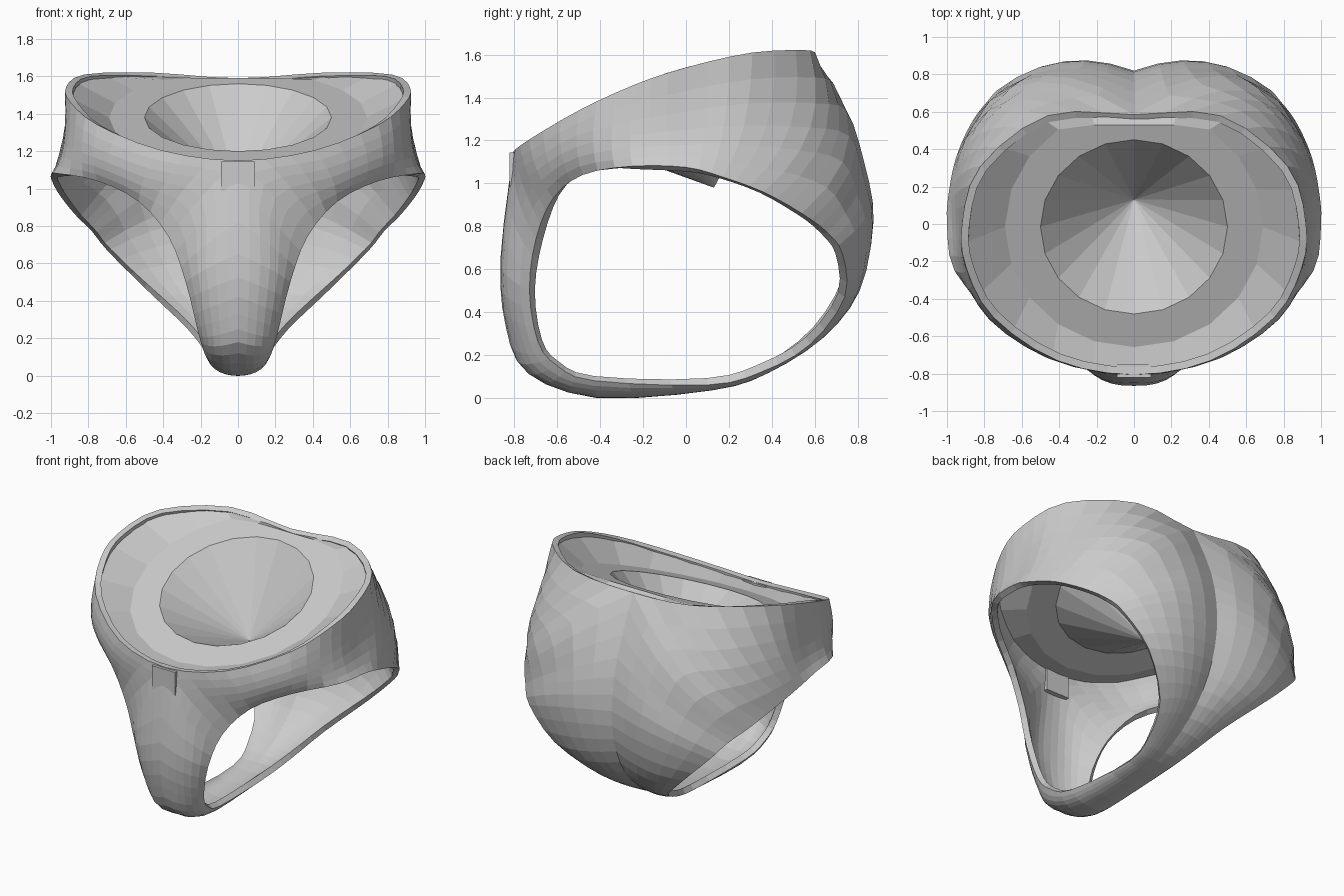
import bpy, bmesh, math
from mathutils import Vector

if "Cube" in bpy.data.objects:
    bpy.data.objects.remove(bpy.data.objects["Cube"])

# Right half of the shell: three matching loops around the leg opening.
# Each starts at the hip and runs to the front, under, and up the back.
RIM = [(.92, 0, 1.54), (.895, -.24, 1.46), (.75, -.5, 1.34), (.41, -.73, 1.205),
       (0, -.805, 1.15), (0, -.865, .65), (0, -.84, .33), (0, -.74, .12),
       (0, -.42, 0), (0, .12, .035), (0, .38, .12), (0, .62, .3),
       (0, .77, .55), (0, .82, .85), (0, .76, 1.2), (0, .585, 1.59),
       (.46, .58, 1.62), (.82, .31, 1.61)]
MID = [(.935, 0, 1.25), (.915, -.26, 1.22), (.775, -.51, 1.17), (.5, -.695, 1.06),
       (.2, -.79, .95), (.17, -.835, .57), (.14, -.79, .28), (.12, -.7, .11),
       (.1, -.42, .02), (.08, .12, .04), (.1, .38, .115), (.15, .64, .28),
       (.27, .81, .5), (.37, .87, .8), (.42, .83, 1.02), (.52, .76, 1.22),
       (.76, .58, 1.26), (.92, .27, 1.27)]
LEG = [(1, 0, 1.075), (.96, -.25, 1.08), (.75, -.48, 1.04), (.53, -.62, .93),
       (.37, -.7, .74), (.28, -.73, .5), (.22, -.69, .26), (.19, -.6, .15),
       (.16, -.43, .08), (.13, .1, .06), (.17, .35, .12), (.27, .58, .25),
       (.5, .74, .47), (.7, .73, .67), (.78, .66, .77), (.87, .54, .86),
       (.95, .36, .96), (.99, .17, 1.03)]
FLIP = Vector((-1, 1, 1))
STEPS = 3


def smooth_loop(pts, steps):
    """Closed Catmull-Rom loop with corners where it meets the mirror plane."""
    p = [Vector(q) for q in pts]
    n, out = len(p), []
    for i in range(n):
        a, b, c, d = (p[(i + k) % n] for k in (-1, 0, 1, 2))
        if b.x == 0 and c.x == 0:
            a = b if a.x else a
            d = c if d.x else d
        elif c.x == 0:
            d = b * FLIP
        elif b.x == 0:
            a = c * FLIP
        for s in range(steps):
            t = s / steps
            out.append(.5 * (2 * b + (c - a) * t + (2 * a - 5 * b + 4 * c - d) * t ** 2
                             + (3 * b - a - 3 * c + d) * t ** 3))
    return out


def bridge(bm, rings):
    for r, q in zip(rings, rings[1:]):
        n = len(r)
        for i in range(n):
            bm.faces.new((r[i], r[(i + 1) % n], q[(i + 1) % n], q[i]))


def finish(bm, name):
    me = bpy.data.meshes.new(name)
    bm.to_mesh(me)
    bm.free()
    ob = bpy.data.objects.new(name, me)
    bpy.context.collection.objects.link(ob)
    return ob


# Shell: spokes from rim to leg opening, curved through the middle loop
bm = bmesh.new()
loops = [smooth_loop(l, STEPS) for l in (RIM, MID, LEG)]
rings = []
for k in range(7):
    t = k / 6
    w = (2 * (t - .5) * (t - 1), 4 * t * (1 - t), 2 * t * (t - .5))
    rings.append([bm.verts.new(a * w[0] + b * w[1] + c * w[2])
                  for a, b, c in zip(*loops)])
bridge(bm, rings)
bmesh.ops.recalc_face_normals(bm, faces=bm.faces)
bm.normal_update()
mid = Vector((0, 0, .8))
if sum(f.normal.dot(f.calc_center_median() - mid) * f.calc_area() for f in bm.faces) < 0:
    bmesh.ops.reverse_faces(bm, faces=bm.faces)
shell = finish(bm, "shell")
mirror = shell.modifiers.new("mirror", 'MIRROR')
mirror.use_clip = True
mirror.merge_threshold = .002
solid = shell.modifiers.new("thickness", 'SOLIDIFY')
solid.thickness = .04
solid.offset = -1

# Seat: cone sunk in a tilted flat ring, with a sloping border up to the rim
waist = loops[0][15 * STEPS:] + loops[0][:4 * STEPS + 1]   # back centre to front centre
waist.insert(len(waist) - 4 * STEPS - 1, waist.pop(len(waist) - 4 * STEPS - 1))
mid = Vector((0, -.1, 0))


def bearing(v):
    return math.atan2(v.y - mid.y, v.x)


def rim_at(angle):
    """Point on the right half of the rim at a bearing, set slightly inwards."""
    for p, q in zip(waist, waist[1:]):
        if bearing(p) + 1e-6 >= angle >= bearing(q) - 1e-6:
            v = p.lerp(q, (bearing(p) - angle) / (bearing(p) - bearing(q)))
            return Vector((v.x * .98, mid.y + (v.y - mid.y) * .98, v.z - .02))


bm = bmesh.new()
N = 20
apex = bm.verts.new((0, .13, .98))
cone, flat, border = [], [], []
for i in range(N):
    a = math.tau * i / N
    c, s = math.cos(a), math.sin(a)
    for ring, r in ((cone, .5), (flat, .69)):
        y = min(-.015 + r * .932 * s, .53)
        ring.append(bm.verts.new((r * c, y, 1.386 + .387 * y)))
    v = rim_at(math.atan2(s, abs(c)))
    border.append(bm.verts.new((math.copysign(v.x, c), v.y, v.z)))
for i in range(N):
    bm.faces.new((apex, cone[i], cone[(i + 1) % N]))
bridge(bm, [cone, flat, border])
bmesh.ops.recalc_face_normals(bm, faces=bm.faces)
finish(bm, "cone_seat")

# Small tab set into the front of the rim
bpy.ops.mesh.primitive_cube_add(size=1, location=(0, -.787, 1.065))
tab = bpy.context.object
tab.name = "front_tab"
tab.scale = (.18, .07, .16)
